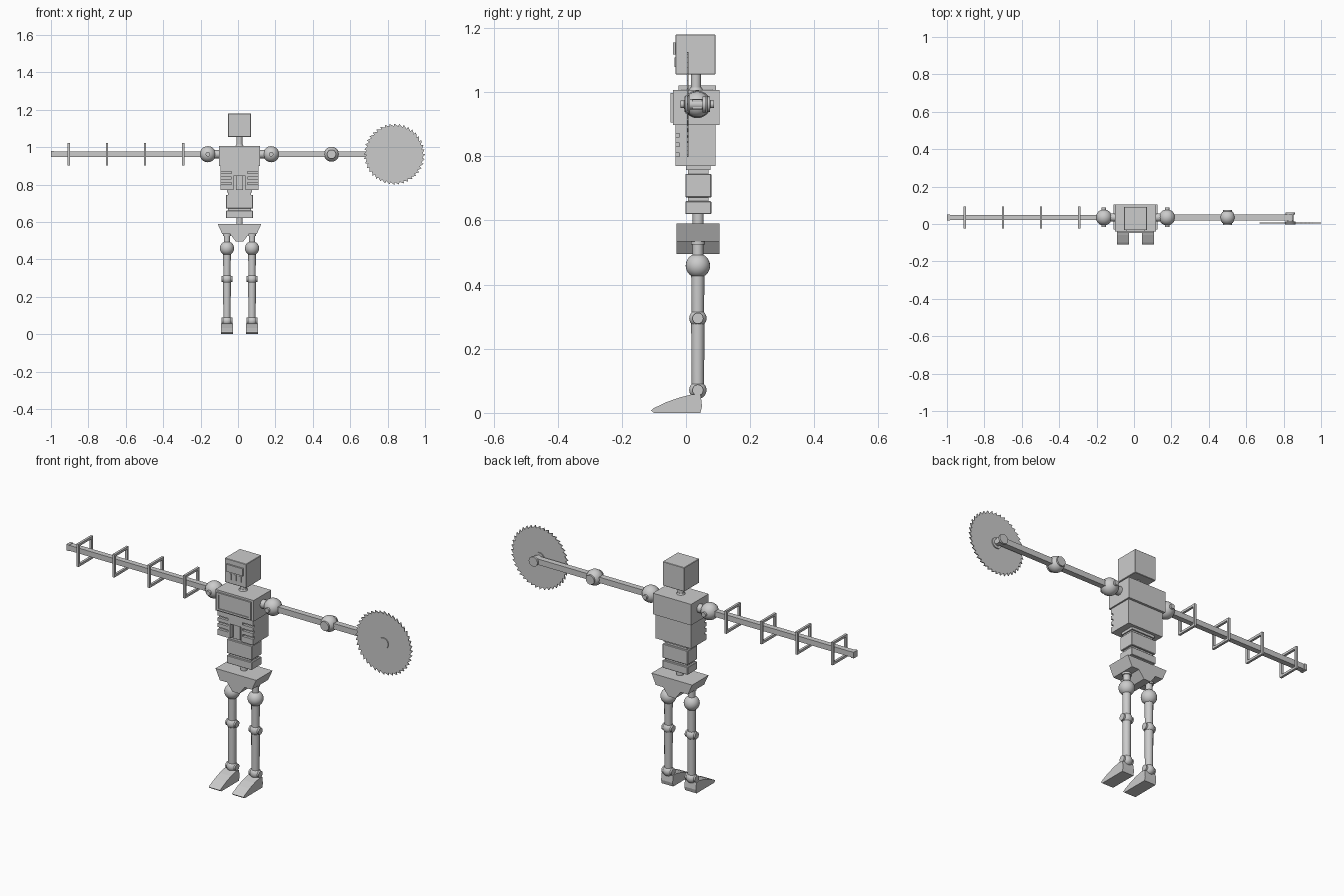
import bpy, bmesh, math
from mathutils import Vector, Matrix

if "Cube" in bpy.data.objects:
    bpy.data.objects.remove(bpy.data.objects["Cube"])

CX, CY = 0.008, 0.035      # body axis
ARM_Z = 0.962


def finish(name, bm, smooth=False):
    bmesh.ops.recalc_face_normals(bm, faces=bm.faces[:])
    me = bpy.data.meshes.new(name)
    bm.to_mesh(me)
    bm.free()
    ob = bpy.data.objects.new(name, me)
    bpy.context.collection.objects.link(ob)
    if smooth:
        bpy.ops.object.select_all(action='DESELECT')
        ob.select_set(True)
        bpy.context.view_layer.objects.active = ob
        bpy.ops.object.shade_smooth_by_angle(angle=math.radians(35))
    return ob


def box(name, x, y, z, bevel=0):
    """Box from (min, max) ranges."""
    bm = bmesh.new()
    c = Vector([(r[0] + r[1]) / 2 for r in (x, y, z)])
    s = [r[1] - r[0] for r in (x, y, z)]
    bmesh.ops.create_cube(bm, size=1, matrix=Matrix.Translation(c) @ Matrix.Diagonal((*s, 1)))
    if bevel:
        bmesh.ops.bevel(bm, geom=bm.edges[:], offset=bevel, segments=1, affect='EDGES')
    return finish(name, bm)


def rod(name, a, b, r1, r2=None, sides=24):
    a, b = Vector(a), Vector(b)
    d = b - a
    bm = bmesh.new()
    rot = d.to_track_quat('Z', 'Y').to_matrix().to_4x4()
    bmesh.ops.create_cone(bm, cap_ends=True, segments=sides, radius1=r1, radius2=r2 or r1,
                          depth=d.length, matrix=Matrix.Translation((a + b) / 2) @ rot)
    return finish(name, bm, True)


def ball(name, c, r):
    bm = bmesh.new()
    bmesh.ops.create_uvsphere(bm, u_segments=24, v_segments=16, radius=r, matrix=Matrix.Translation(c))
    return finish(name, bm, True)


def prism(name, pts, axis, lo, hi):
    """Extrude a profile: axis 'x' takes (y, z) points, 'y' takes (x, z) points."""
    bm = bmesh.new()
    place = (lambda p: (lo, *p)) if axis == 'x' else (lambda p: (p[0], lo, p[1]))
    f = bm.faces.new([bm.verts.new(place(p)) for p in pts])
    new = bmesh.ops.extrude_face_region(bm, geom=[f])['geom']
    d = (hi - lo, 0, 0) if axis == 'x' else (0, hi - lo, 0)
    bmesh.ops.translate(bm, vec=d, verts=[v for v in new if isinstance(v, bmesh.types.BMVert)])
    return finish(name, bm)


def cut(ob, cutter):
    m = ob.modifiers.new("cut", 'BOOLEAN')
    m.object, m.operation, m.solver = cutter, 'DIFFERENCE', 'EXACT'
    cutter.hide_render = True
    cutter.hide_set(True)


def around(w, c=CX):
    return (c - w, c + w)


# Head with visor, mouth bars and neck
box("head", around(0.062), (-0.033, 0.092), (1.055, 1.180), 0.002)
visor = box("visor", around(0.048), (-0.041, -0.030), (1.117, 1.155))
for i in (-1, 0, 1):
    box("mouth_bar", around(0.006, CX + i * 0.028), (-0.036, -0.030), (1.078, 1.108))
rod("neck", (CX, CY - 0.004, 1.0), (CX, CY - 0.004, 1.06), 0.016)
rod("neck_base", (CX, CY - 0.004, 1.0), (CX, CY - 0.004, 1.015), 0.024, 0.018)

# Chest with raised, framed front plate
box("upper_chest", around(0.11), (-0.040, 0.104), (0.898, 1.007))
plate = box("chest_plate", around(0.098), (-0.048, -0.038), (0.905, 0.997))
cut(plate, box("chest_plate_cutter", around(0.086), (-0.060, -0.044), (0.915, 0.987)))

# Rib cage with slots and a central notch
ribs = box("rib_cage", around(0.102), (-0.033, 0.092), (0.770, 0.900))
cut(ribs, box("notch_cutter", around(0.031), (-0.06, -0.008), (0.75, 0.845)))
for side in (-1, 1):
    for z in (0.800, 0.830, 0.860):
        c = CX + side * 0.078
        cut(ribs, box("rib_slot_cutter", around(0.036, c), (-0.06, -0.020), (z, z + 0.011)))
box("belly_column", around(0.018), (-0.022, 0.0), (0.770, 0.846))

# Stacked abdomen and spine
box("abdomen_core", around(0.062), (0.006, 0.070), (0.625, 0.775))
box("abdomen_top", around(0.068), (0.000, 0.077), (0.757, 0.770))
box("abdomen_middle", around(0.072), (-0.002, 0.079), (0.672, 0.745), 0.002)
box("abdomen_bottom", around(0.072), (-0.002, 0.079), (0.620, 0.660), 0.002)
rod("spine", (CX, CY + 0.003, 0.58), (CX, CY + 0.003, 0.63), 0.017)

# Pelvis
half = [(0.117, 0.590), (0.092, 0.535), (0.050, 0.535), (0.020, 0.495)]
prism("pelvis", [(CX + x, z) for x, z in half] + [(CX - x, z) for x, z in reversed(half)],
      'y', -0.029, 0.105)

# Legs
foot_profile = [(-0.109, 0.008), (-0.10, 0.0), (0.045, 0.0), (0.05, 0.02), (0.046, 0.055),
                (0.02, 0.058), (-0.02, 0.048), (-0.06, 0.034), (-0.10, 0.015)]
for side, tag in ((-1, "left"), (1, "right")):
    x, y = CX + side * 0.067, CY + 0.002
    rod(tag + "_hip_pin", (x, y, 0.48), (x, y, 0.545), 0.017)
    rod(tag + "_hip_collar", (x, y, 0.525), (x, y, 0.542), 0.022)
    ball(tag + "_hip_ball", (x, y, 0.459), 0.038)
    rod(tag + "_thigh", (x, y, 0.30), (x, y, 0.45), 0.019, 0.021, 12)
    rod(tag + "_shin", (x, y, 0.06), (x, y, 0.29), 0.019, 0.021, 12)
    for joint, z in (("_knee", 0.295), ("_ankle", 0.071)):
        ball(tag + joint, (x, y, z), 0.027)
        rod(tag + joint + "_pin", (x - 0.029, y, z), (x + 0.029, y, z), 0.017)
    prism(tag + "_foot", foot_profile, 'x', x - 0.033, x + 0.033)

# Shoulders
for side, tag in ((-1, "left"), (1, "right")):
    x = CX + side * 0.169
    ball(tag + "_shoulder", (x, CY, ARM_Z), 0.043)
    rod(tag + "_shoulder_pin", (x, CY - 0.052, ARM_Z), (x, CY + 0.052, ARM_Z), 0.012)
    rod(tag + "_shoulder_stub", (CX + side * 0.10, CY, ARM_Z), (x, CY, ARM_Z), 0.022)

# Long pole arm with square guard frames
box("pole_arm", (-0.998, -0.17), around(0.014, CY), around(0.014, ARM_Z))
box("pole_tip", (-1.0, -0.985), around(0.016, CY), around(0.016, ARM_Z))
for x in (-0.905, -0.700, -0.497, -0.293):
    frame = box("guard_frame", around(0.006, x), around(0.059, CY), around(0.059, ARM_Z))
    cut(frame, box("guard_cutter", around(0.03, x), around(0.047, CY), around(0.047, ARM_Z)))

# Saw arm
box("upper_arm", (0.18, 0.50), around(0.015, CY), around(0.015, ARM_Z))
box("forearm", (0.50, 0.85), around(0.015, CY), around(0.015, ARM_Z))
ball("elbow", (0.50, CY, ARM_Z), 0.040)
rod("elbow_pin", (0.50, CY - 0.040, ARM_Z), (0.50, CY + 0.040, ARM_Z), 0.024)

# Saw blade and axle
BX, TEETH = 0.836, 40
blade = []
for i in range(TEETH):
    a = 2 * math.pi * i / TEETH
    for r, da in ((0.164, 0.0), (0.150, 0.02)):
        blade.append((BX + r * math.cos(a + da), ARM_Z + r * math.sin(a + da)))
prism("saw_blade", blade, 'y', 0.003, 0.008)
rod("saw_axle", (BX, 0.0, ARM_Z), (BX, 0.060, ARM_Z), 0.016)
rod("saw_hub", (BX, -0.002, ARM_Z), (BX, 0.013, ARM_Z), 0.028)
rod("saw_axle_cap", (BX, 0.052, ARM_Z), (BX, 0.062, ARM_Z), 0.025)
